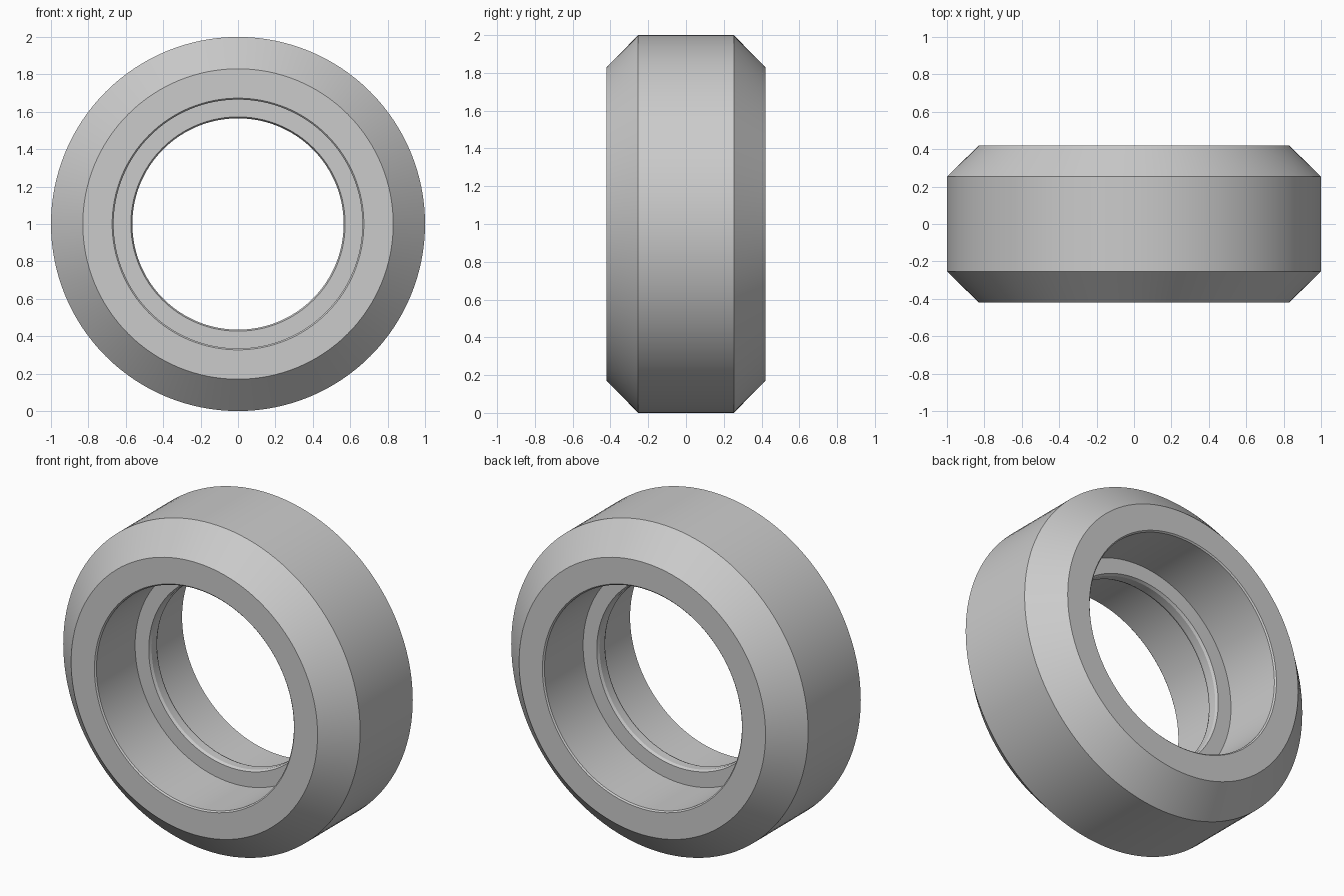
import bpy
import bmesh
import math
from mathutils import Matrix, Vector

cube = bpy.data.objects.get("Cube")
if cube:
    bpy.data.objects.remove(cube, do_unlink=True)

SEGMENTS = 128
CHAMFER = 0.008

# Grey plastic
grey = bpy.data.materials.new("plain_grey")
grey.use_nodes = True
colour = (0.6, 0.6, 0.6, 1)
grey.diffuse_color = colour
grey.node_tree.nodes["Principled BSDF"].inputs["Base Color"].default_value = colour

# Half cross-section as (radius, offset along the axle), centre lip to tread
half = [
    (0.565, 0.04 - CHAMFER * 2),     # centre lip
    (0.565 + CHAMFER, 0.04),
    (0.665, 0.04),                   # bearing seat
    (0.665, 0.42 - CHAMFER),
    (0.665 + CHAMFER, 0.42),         # side face
    (0.83, 0.42),
    (1.0, 0.253),                    # tread
]
profile = half + [(r, -y) for r, y in reversed(half)]

# Sweep the mirrored section around the axle
bm = bmesh.new()
rings = []
for i in range(SEGMENTS):
    turn = Matrix.Rotation(math.tau * i / SEGMENTS, 3, 'Y')
    rings.append([bm.verts.new(turn @ Vector((0, y, r))) for r, y in profile])
for i, ring in enumerate(rings):
    following = rings[(i + 1) % SEGMENTS]
    for j in range(len(profile)):
        k = (j + 1) % len(profile)
        bm.faces.new((ring[j], ring[k], following[k], following[j]))
bmesh.ops.recalc_face_normals(bm, faces=bm.faces)
mesh = bpy.data.meshes.new("wheel_ring")
bm.to_mesh(mesh)
bm.free()

wheel = bpy.data.objects.new("wheel_ring", mesh)
bpy.context.collection.objects.link(wheel)
wheel.location.z = 1
mesh.materials.append(grey)

# Smooth round surfaces, crisp profile edges
bpy.ops.object.select_all(action='DESELECT')
wheel.select_set(True)
bpy.context.view_layer.objects.active = wheel
bpy.ops.object.shade_smooth_by_angle(angle=math.radians(20))
